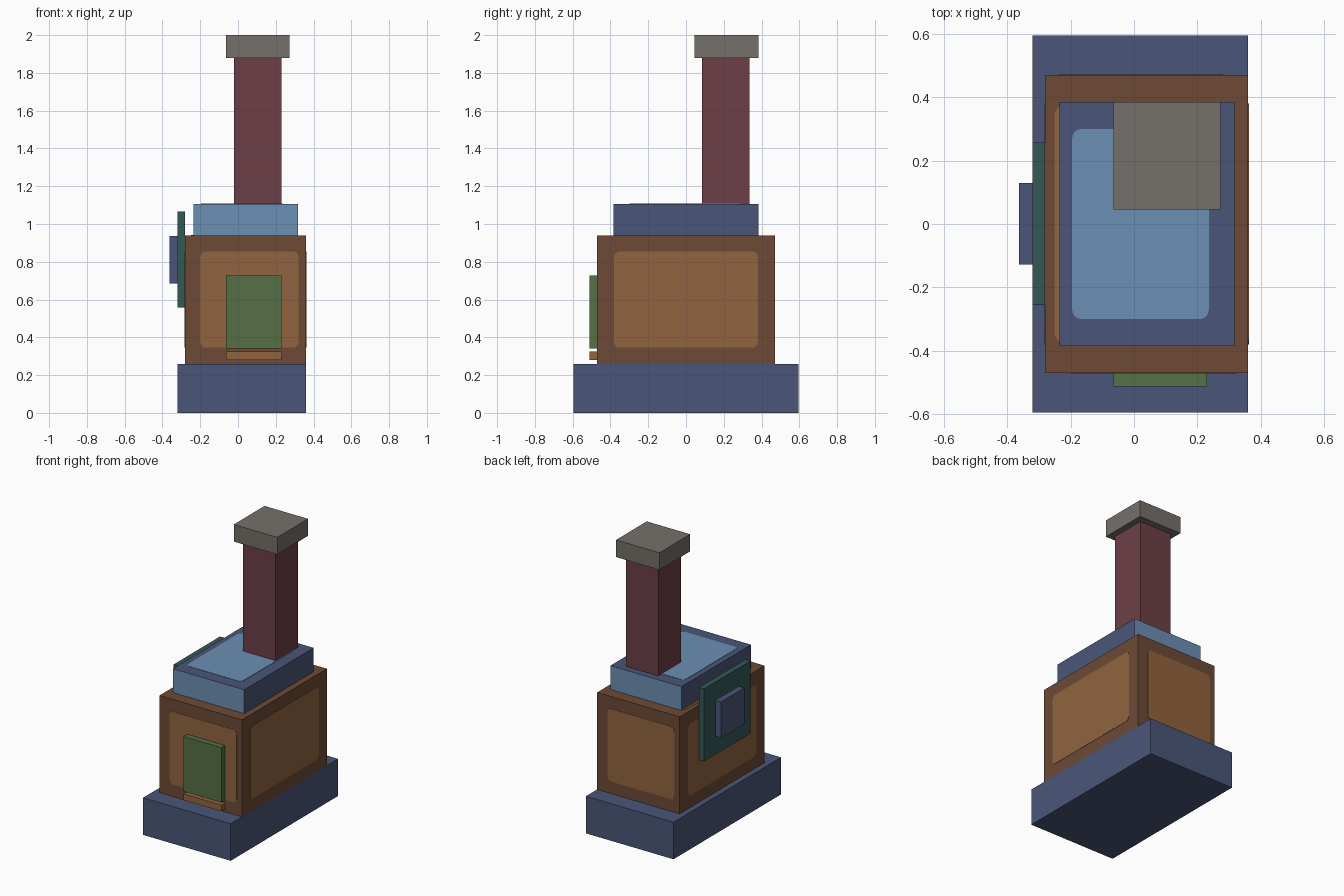
import bpy, bmesh
from math import cos, sin, pi
from mathutils import Vector

cube = bpy.data.objects.get("Cube")
if cube:
    bpy.data.objects.remove(cube, do_unlink=True)


def material(name, hex_colour):
    def linear(c):
        return c / 12.92 if c <= 0.04045 else ((c + 0.055) / 1.055) ** 2.4
    rgba = [linear(v / 255) for v in bytes.fromhex(hex_colour)] + [1]
    mat = bpy.data.materials.new(name)
    mat.use_nodes = True
    mat.diffuse_color = rgba
    mat.node_tree.nodes["Principled BSDF"].inputs["Base Color"].default_value = rgba
    return mat


NAVY = material("navy", "4A5678")
BLUE = material("light blue", "6B8FB3")
BROWN = material("dark brown", "6D4A35")
TAN = material("light brown", "91643F")
GREEN = material("green", "567045")
TEAL = material("dark teal", "335856")
MAROON = material("maroon", "6D3F47")
GREY = material("warm grey", "75706A")


def make_object(name, bm, *mats):
    bmesh.ops.recalc_face_normals(bm, faces=bm.faces)
    mesh = bpy.data.meshes.new(name)
    bm.to_mesh(mesh)
    bm.free()
    for mat in mats:
        mesh.materials.append(mat)
    obj = bpy.data.objects.new(name, mesh)
    bpy.context.collection.objects.link(obj)
    return obj


def box(name, x, y, z, *mats):
    """Box filling the given (low, high) range on each axis."""
    bm = bmesh.new()
    bmesh.ops.create_cube(bm, size=1)
    for v in bm.verts:
        v.co = [lo + (hi - lo) * (c + 0.5) for c, (lo, hi) in zip(v.co, (x, y, z))]
    return make_object(name, bm, *mats)


def panel(name, axis, side, at, u, v, mat, radius=0.03, thick=0.002):
    """Thin rounded plate on the plane axis = at; u, v are ranges on the other axes."""
    bm = bmesh.new()
    corners = [(u[1], v[1], -1, -1), (u[0], v[1], 1, -1),
               (u[0], v[0], 1, 1), (u[1], v[0], -1, 1)]
    verts = []
    for quarter, (cu, cv, su, sv) in enumerate(corners):
        for step in range(5):
            a = (quarter + step / 4) * pi / 2
            co = [cu + radius * (su + cos(a)), cv + radius * (sv + sin(a))]
            co.insert(axis, at)
            verts.append(bm.verts.new(co))
    face = bm.faces.new(verts)
    ext = bmesh.ops.extrude_face_region(bm, geom=[face])
    offset = Vector((0, 0, 0))
    offset[axis] = side * thick
    moved = [g for g in ext["geom"] if isinstance(g, bmesh.types.BMVert)]
    bmesh.ops.translate(bm, verts=moved, vec=offset)
    return make_object(name, bm, mat)


# Base and house body
box("base", (-0.32, 0.36), (-0.595, 0.595), (0, 0.26), NAVY)
box("body", (-0.28, 0.36), (-0.47, 0.47), (0.26, 0.94), BROWN)

# Painted wall panels
wall_z, depth = (0.345, 0.855), (-0.38, 0.38)
panel("front_panel", 1, -1, -0.47, (-0.2, 0.32), wall_z, TAN)
panel("back_panel", 1, 1, 0.47, (-0.24, 0.28), wall_z, TAN)
panel("left_panel", 0, 1, 0.36, depth, wall_z, TAN)
panel("right_panel", 0, -1, -0.28, depth, wall_z, TAN)
panel("top_panel", 2, 1, 0.94, (-0.25, 0.28), (-0.375, 0.375), TAN)

# Roof slab: front and back are light blue, the rest navy
roof = box("roof", (-0.235, 0.317), (-0.385, 0.385), (0.94, 1.107), NAVY, BLUE)
for face in roof.data.polygons:
    face.material_index = int(abs(face.normal.y) > 0.5)
panel("roof_panel", 2, 1, 1.107, (-0.195, 0.236), (-0.3, 0.3), BLUE)

# Chimney and cap
box("chimney", (-0.022, 0.23), (0.085, 0.337), (1.107, 1.88), MAROON)
box("chimney_cap", (-0.064, 0.273), (0.045, 0.385), (1.88, 2), GREY)

# Door and doorstep
box("door", (-0.064, 0.23), (-0.512, -0.47), (0.342, 0.727), GREEN)
box("doorstep", (-0.064, 0.23), (-0.512, -0.47), (0.28, 0.324), TAN)

# Side window board and its centre block
box("window_board", (-0.32, -0.28), (-0.255, 0.257), (0.557, 1.065), TEAL)
box("window_block", (-0.363, -0.32), (-0.127, 0.13), (0.684, 0.937), NAVY)
